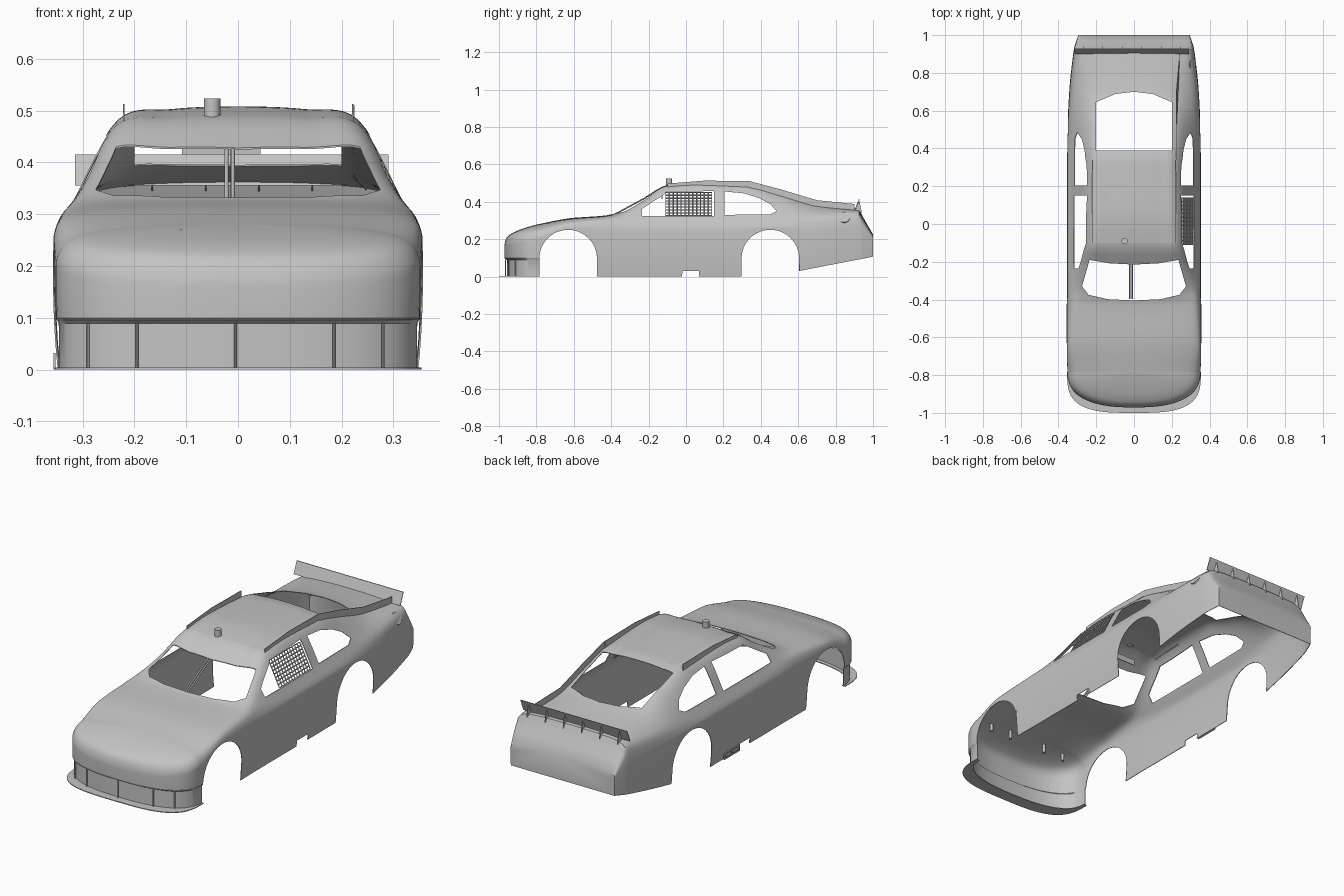
import bpy, bmesh, math
from mathutils import Vector

cube = bpy.data.objects.get("Cube")
if cube:
    bpy.data.objects.remove(cube)

grey = bpy.data.materials.new("body_grey")
grey.use_nodes = True
grey.diffuse_color = (0.55, 0.55, 0.55, 1)
grey.node_tree.nodes["Principled BSDF"].inputs["Base Color"].default_value = grey.diffuse_color


def finish(name, bm):
    bmesh.ops.recalc_face_normals(bm, faces=bm.faces)
    mesh = bpy.data.meshes.new(name)
    bm.to_mesh(mesh)
    bm.free()
    obj = bpy.data.objects.new(name, mesh)
    bpy.context.collection.objects.link(obj)
    mesh.materials.append(grey)
    return obj


def activate(obj):
    bpy.ops.object.select_all(action='DESELECT')
    obj.select_set(True)
    bpy.context.view_layer.objects.active = obj


def apply(obj, kind, **settings):
    mod = obj.modifiers.new(kind, kind)
    for key, value in settings.items():
        setattr(mod, key, value)
    activate(obj)
    bpy.ops.object.modifier_apply(modifier=mod.name)


def smooth(obj):
    activate(obj)
    bpy.ops.object.shade_smooth_by_angle(angle=math.radians(35))


def prism(name, outline, sweep):
    """Polygon swept along a vector."""
    bm = bmesh.new()
    face = bm.faces.new([bm.verts.new(p) for p in outline])
    new = bmesh.ops.extrude_face_region(bm, geom=[face])["geom"]
    bmesh.ops.translate(bm, vec=sweep, verts=[v for v in new if isinstance(v, bmesh.types.BMVert)])
    return finish(name, bm)


def rod(name, a, b, radius, sides=12):
    a, b = Vector(a), Vector(b)
    bm = bmesh.new()
    bmesh.ops.create_cone(bm, cap_ends=True, segments=sides, radius1=radius, radius2=radius, depth=(b - a).length)
    obj = finish(name, bm)
    obj.location = (a + b) / 2
    obj.rotation_euler = (b - a).to_track_quat('Z', 'Y').to_euler()
    smooth(obj)
    return obj


def grid_faces(bm, columns):
    cols = [[bm.verts.new(p) for p in col] for col in columns]
    for a, b in zip(cols, cols[1:]):
        for j in range(len(a) - 1):
            bm.faces.new((a[j], b[j], b[j + 1], a[j + 1]))
    return cols


# Key sections: y, half width, side top, shoulder x z, roof edge x z, centre z
KEYS = [
    (-.79, .352, .21, .325, .25, .26, .268, .28),
    (-.62, .358, .26, .335, .292, .27, .305, .312),
    (-.42, .356, .262, .333, .307, .28, .322, .328),
    (-.36, .355, .262, .33, .312, .28, .335, .352),
    (-.22, .355, .262, .322, .32, .255, .405, .425),
    (-.1, .355, .262, .32, .324, .236, .47, .49),
    (.07, .355, .262, .318, .326, .232, .482, .508),
    (.32, .355, .262, .318, .326, .226, .475, .502),
    (.5, .352, .262, .318, .326, .226, .432, .46),
    (.7, .343, .262, .316, .326, .23, .375, .395),
    (.9, .322, .262, .303, .33, .25, .354, .365),
    (.925, .318, .262, .3, .328, .25, .352, .362),
    (.94, .315, .25, .3, .3, .25, .32, .33),
    (1, .295, .18, .29, .21, .25, .222, .226),
]


def profile(y):
    """Overshoot-free cubic interpolation of the key sections."""
    i = max(k for k in range(len(KEYS) - 1) if KEYS[k][0] <= y or k == 0)
    h = KEYS[i + 1][0] - KEYS[i][0]
    t = (y - KEYS[i][0]) / h

    def slope(k, c):
        return (KEYS[k + 1][c] - KEYS[k][c]) / (KEYS[k + 1][0] - KEYS[k][0])

    def tangent(k, c):
        if k == 0 or k == len(KEYS) - 1:
            return slope(min(k, len(KEYS) - 2), c)
        a, b = slope(k - 1, c), slope(k, c)
        return 2 * a * b / (a + b) if a * b > 0 else 0

    out = []
    for c in range(1, 8):
        p, q = KEYS[i][c], KEYS[i + 1][c]
        m, n = tangent(i, c) * h, tangent(i + 1, c) * h
        s = 1 - t
        out.append(p * s * s * (1 + 2 * t) + m * t * s * s + q * t * t * (3 - 2 * t) - n * t * t * s)
    return out


def section(y, low):
    """Half outline from the lower edge up to the centre line."""
    w, zs, xg, zg, xr, zr, zt = profile(y)

    def side(z):
        return Vector((w - .3 * (z - .17) ** 2, z))

    pts = [side(low + (zs - low) * i / 8) for i in range(8)]
    inner = Vector((.55 * xr, zr + .8 * (zt - zr)))
    ctrl = [side(zs - .06), side(zs), Vector((xg, zg)), Vector((xr, zr)), inner,
            Vector((0, zt)), Vector((-inner.x, inner.y))]
    for a, b, c, d in zip(ctrl, ctrl[1:], ctrl[2:], ctrl[3:]):
        for i in range(7):
            t = i / 7
            pts.append(b + (c - a) * t / 2 + (a - 2.5 * b + 2 * c - d / 2) * t * t
                       + (1.5 * (b - c) + (d - a) / 2) * t ** 3)
    return pts + [ctrl[5]]


# Lower edge with wheel arches, rocker notch and rising tail
ARCH, HUB, WHEELS = .154, .096, (-.63, .451)
START = WHEELS[0] - ARCH


def lower_edge(y):
    for c in WHEELS:
        if abs(y - c) < ARCH + 1e-5:
            return HUB + math.sqrt(max(0, ARCH ** 2 - (y - c) ** 2))
    if y > .5:
        return .03 + (y - .605) * .193
    return .03 if -.02 < y < .07 else 0


stations = [START + i * (1 - START) / 60 for i in range(61)] + [k[0] for k in KEYS[1:]]
stations += [-.0205, -.0195, .0695, .0705]
for c in WHEELS:
    stations += [c + ARCH * math.cos(math.pi * i / 24) for i in range(25)]
    stations += [c - ARCH - .0006, c + ARCH + .0006]
stations = sorted(y for y in set(round(s, 5) for s in stations) if y >= round(START, 5))


def nose_point(x, z, angle, width, length, power):
    s, c = max(0, math.sin(angle)) ** power, max(0, math.cos(angle)) ** power
    return (x * s, START - length * x / width * c, z)


# Body shell: rounded nose, lofted sides and top, closed tail
front = section(START, HUB)
columns = []
for i in range(24):
    a = math.pi / 2 * i / 24
    columns.append([nose_point(p.x, p.y - .045 * p.x / .352 * math.cos(a) * min(1, max(0, (p.y - HUB) / .11)),
                               a, .352, .187, .8) for p in front])
columns += [[(p.x, y, p.y) for p in section(y, lower_edge(y))] for y in stations]
bm = bmesh.new()
cols = grid_faces(bm, columns)
bm.faces.new(cols[-1] + [bm.verts.new((0, 1, lower_edge(1)))])
copy = bmesh.ops.duplicate(bm, geom=bm.verts[:] + bm.edges[:] + bm.faces[:])["geom"]
for v in copy:
    if isinstance(v, bmesh.types.BMVert):
        v.co.x *= -1
bmesh.ops.remove_doubles(bm, verts=bm.verts, dist=1e-5)
bmesh.ops.dissolve_degenerate(bm, edges=bm.edges, dist=1e-6)
body = finish("body_shell", bm)
apply(body, 'SOLIDIFY', thickness=.003)

# Window openings
door = [(-.235, .325), (-.235, .362), (-.1, .45), (.15, .458), (.15, .325)]
quarter = [(.205, .33), (.205, .455), (.31, .445), (.39, .42), (.45, .388), (.485, .35), (.45, .332)]
shield = [(0, -.405), (.14, -.398), (.24, -.375), (.275, -.33), (.235, -.19), (.13, -.208), (0, -.215)]
rear = [(0, .7), (.1, .688), (.2, .645), (.2, .39), (0, .39)]
cutters = [prism("side_cutter", [(-.5, y, z) for y, z in o], (1, 0, 0)) for o in (door, quarter)]
for o in (shield, rear):
    full = o + [(-x, y) for x, y in reversed(o) if x]
    cutters.append(prism("glass_cutter", [(x, y, .3) for x, y in full], (0, 0, .4)))
for cutter in cutters:
    cutter.hide_render = True
    apply(body, 'BOOLEAN', operation='DIFFERENCE', solver='EXACT', object=cutter)
    bpy.data.objects.remove(cutter)
smooth(body)


# Air dam and splitter
def wrap(rings):
    angles = [math.pi / 2 * i / 20 for i in range(-20, 21)]
    return [[(math.copysign(1, a) * nose_point(w, z, abs(a), w, l, p)[0], nose_point(w, z, abs(a), w, l, p)[1], z)
             for w, l, p, z in rings] for a in angles]


for name, rings in (("air_dam", [(.35, .186, .8, .1), (.344, .172, .8, .09), (.344, .172, .8, .004)]),
                    ("splitter", [(.335, .15, .8, .002), (.354, .216, .62, .002)])):
    bm = bmesh.new()
    grid_faces(bm, wrap(rings))
    part = finish(name, bm)
    apply(part, 'SOLIDIFY', thickness=.004, offset=0)
    smooth(part)
for x in (-.29, -.195, -.005, .185, .28):
    y = START - .176 * (1 - (abs(x) / .344) ** 2.5) ** .4
    rod("dam_strut", (x, y - .006, .004), (x, y - .006, .09), .003, 8)

# Rear spoiler with braces
prism("spoiler", [(-.315, .9, .355), (.29, .9, .355), (.29, .925, .415), (-.315, .925, .415)], (0, .004, 0))
for i in range(6):
    x = -.27 + i * .103
    prism("spoiler_brace", [(x, .905, .355), (x, .927, .408), (x, .94, .34)], (.003, 0, 0))

# Roof rails and left side fin
for x in (-.222, .22):
    prism("roof_rail", [(x, -.1, .475), (x, .1, .488), (x, .34, .478), (x, .34, .51), (x, .1, .513), (x, -.1, .497)],
          (.003, 0, 0))
prism("side_fin", [(.222, .34, .47), (.222, .5, .43), (.222, .7, .37), (.24, .9, .352), (.24, .9, .388),
                   (.222, .7, .408), (.222, .5, .468), (.222, .34, .51)], (.003, 0, 0))

# Window net
bm = bmesh.new()
bmesh.ops.create_grid(bm, x_segments=12, y_segments=8, size=.5)
for v in bm.verts:
    u, t = v.co.x + .5, v.co.y + .5
    v.co = (.313 - .062 * t, -.11 + .25 * u, .325 + .125 * t)
net = finish("window_net", bm)
apply(net, 'WIREFRAME', thickness=.007)

# Small fittings
for x in (-.022, -.01):
    rod("windshield_brace", (x, -.395, .325), (x, -.21, .425), .004)
rod("roof_puck", (-.05, -.09, .485), (-.05, -.09, .523), .016, 20)
prism("mirror", [(-.108, -.13, .415), (.043, -.13, .415), (.043, -.13, .445), (-.108, -.13, .445)], (0, .004, 0))
for x in (-.23, -.11, .105, .225):
    rod("hood_pin", (x, -.82, .225), (x, -.82, .27 if abs(x) < .2 else .262), .008, 12)
rod("fuel_cap", (.29, .845, .305), (.312, .845, .318), .032, 24)

# Right side exhaust panel with two outlets
for y0, y1, z0, z1 in ((.07, .2, .0, .007), (.07, .2, .025, .032), (.07, .08, 0, .03), (.13, .14, 0, .03), (.19, .2, 0, .03)):
    prism("exhaust_frame", [(-.352, y0, z0), (-.352, y1, z0), (-.352, y1, z1), (-.352, y0, z1)], (-.004, 0, 0))
